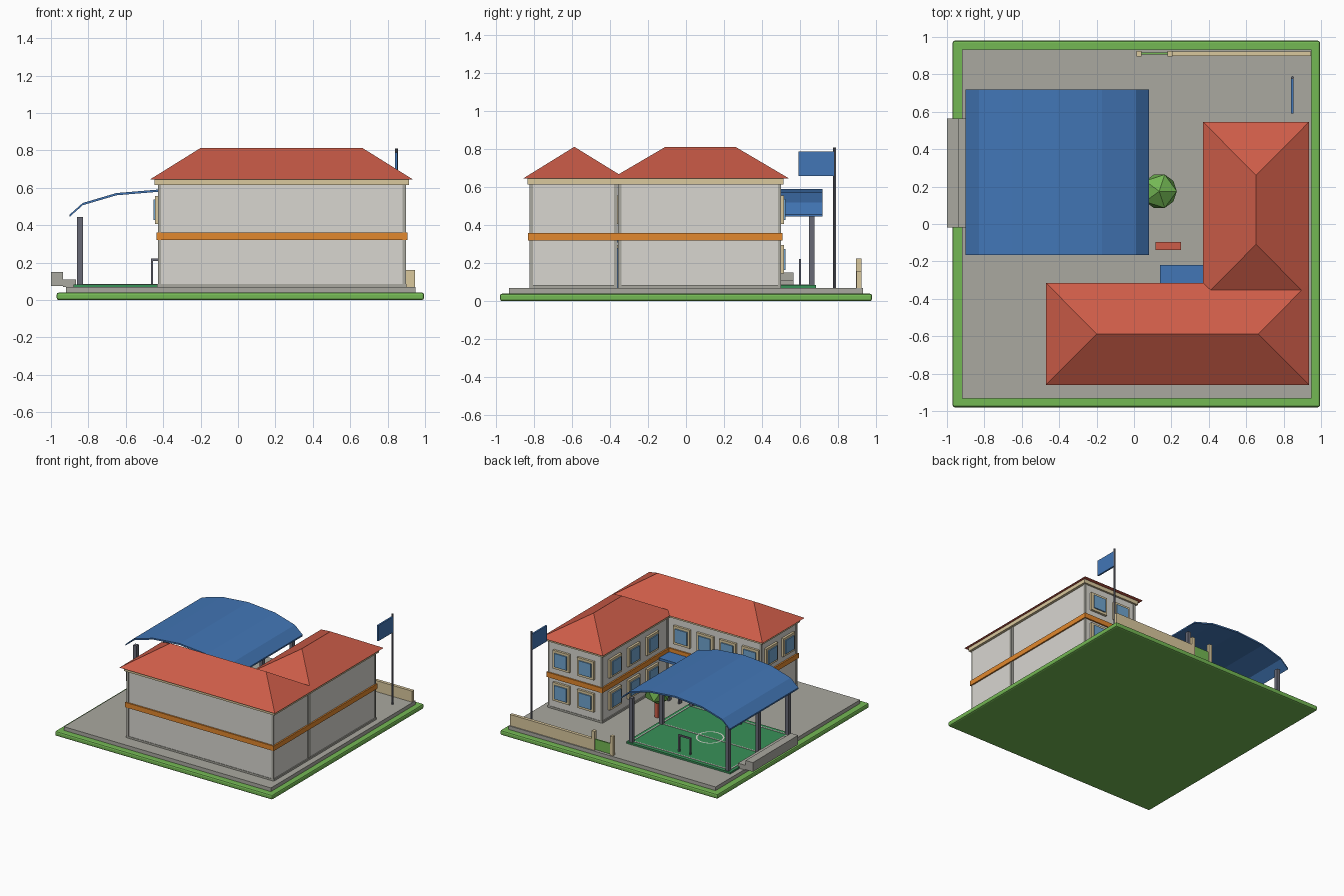
import bpy, bmesh, math
from mathutils import Vector

if "Cube" in bpy.data.objects:
    bpy.data.objects.remove(bpy.data.objects["Cube"])


def mat(name, rgb):
    lin = [(c / 255 / 12.92) if c < 11 else ((c / 255 + 0.055) / 1.055) ** 2.4 for c in rgb]
    m = bpy.data.materials.new(name)
    m.diffuse_color = (*lin, 1)
    m.use_nodes = True
    m.node_tree.nodes["Principled BSDF"].inputs["Base Color"].default_value = m.diffuse_color
    return m


GREEN = mat("grass green", (116, 184, 84))
PAVE = mat("paving grey", (170, 169, 160))
WALL = mat("wall light grey", (216, 214, 208))
ORANGE = mat("orange trim", (226, 136, 46))
RED = mat("roof red", (204, 92, 72))
BEIGE = mat("beige", (218, 200, 158))
BLUE = mat("canopy blue", (66, 118, 182))
GLASS = mat("window glass", (112, 164, 206))
STEEL = mat("dark steel", (104, 106, 118))
COURT = mat("court green", (56, 146, 88))


def mesh(name, verts, faces, m):
    me = bpy.data.meshes.new(name)
    me.from_pydata(verts, [], faces)
    bm = bmesh.new()
    bm.from_mesh(me)
    bmesh.ops.recalc_face_normals(bm, faces=bm.faces)
    bm.to_mesh(me)
    bm.free()
    me.materials.append(m)
    ob = bpy.data.objects.new(name, me)
    bpy.context.collection.objects.link(ob)
    return ob


def box(name, x, y, z, m, bevel=0):
    """Box from (min, max) ranges on each axis."""
    v = [(a, b, c) for a in x for b in y for c in z]
    f = [(0, 1, 3, 2), (4, 5, 7, 6), (0, 1, 5, 4), (2, 3, 7, 6), (0, 2, 6, 4), (1, 3, 7, 5)]
    ob = mesh(name, v, f, m)
    if bevel:
        mod = ob.modifiers.new("bevel", "BEVEL")
        mod.width, mod.segments = bevel, 2
    return ob


def hip_roof(name, x, y, z0, z1, ridge):
    """Hipped roof; ridge = two (x, y) end points."""
    (x0, x1), (y0, y1) = x, y
    v = [(x0, y0, z0), (x1, y0, z0), (x1, y1, z0), (x0, y1, z0)] + [(a, b, z1) for a, b in ridge]
    if ridge[0][1] == ridge[1][1]:
        f = [(0, 1, 5, 4), (2, 3, 4, 5), (1, 2, 5), (3, 0, 4)]
    else:
        f = [(0, 1, 4), (1, 2, 5, 4), (2, 3, 5), (3, 0, 4, 5)]
    return mesh(name, v, f + [(3, 2, 1, 0)], RED)


def grow(r, d):
    return (r[0] - d, r[1] + d)


# Ground
box("grass_base", (-0.97, 0.995), (-0.98, 0.98), (0, 0.04), GREEN, 0.012)
box("paving", (-0.92, 0.95), (-0.932, 0.932), (0.035, 0.07), PAVE)

# Two building wings with plinth, corner pilasters, band, eaves
FX, FY = (-0.425, 0.893), (-0.82, -0.365)
SX, SY = (0.412, 0.893), (-0.353, 0.497)
for tag, X, Y in (("front_wing", FX, FY), ("side_wing", SX, SY)):
    box(tag + "_walls", X, Y, (0.07, 0.62), WALL)
    box(tag + "_plinth", grow(X, 0.008), grow(Y, 0.004), (0.07, 0.085), PAVE)
    box(tag + "_band", grow(X, 0.012), grow(Y, 0.012), (0.32, 0.36), ORANGE)
    box(tag + "_eaves", grow(X, 0.021), grow(Y, 0.016), (0.615, 0.646), BEIGE)
    for i, px in enumerate(X):
        for j, py in enumerate(Y):
            sx, sy = (1, -1)[i], (1, -1)[j]
            xs = sorted((px - sx * 0.004, px + sx * 0.013))
            ys = sorted((py - sy * 0.004, py + sy * 0.013))
            box(f"{tag}_pilaster_{i}{j}", xs, ys, (0.07, 0.615), PAVE)
hip_roof("front_wing_roof", (-0.47, 0.935), (-0.86, -0.315), 0.645, 0.813,
         [(-0.2, -0.588), (0.665, -0.588)])
hip_roof("side_wing_roof", (0.37, 0.935), (-0.395, 0.545), 0.645, 0.813,
         [(0.653, -0.108), (0.653, 0.26)])


# Windows: beige frame with a glass plate in front
def window(name, axis, at, u, z, sign):
    for part, half, d0, d1, m in (("frame", 0.075, -0.005, 0.018, BEIGE),
                                  ("glass", 0.055, 0.018, 0.027, GLASS)):
        d = sorted((at + sign * d0, at + sign * d1))
        span = (u - half, u + half)
        xy = (d, span) if axis == "x" else (span, d)
        box(f"{name}_{part}", *xy, (z - half, z + half), m)


for floor, z in (("lower", 0.22), ("upper", 0.482)):
    for i, x in enumerate((0.77, 0.55)):
        window(f"north_window_{floor}_{i}", "y", SY[1], x, z, 1)
    for i, y in enumerate((0.34, 0.1, -0.14)):
        window(f"yard_window_{floor}_{i}", "x", SX[0], y, z, -1)
    for i, x in enumerate((0.285, 0.075, -0.13, -0.335)):
        if floor == "upper" or i > 0:
            window(f"court_window_{floor}_{i}", "y", FY[1], x, z, 1)
for i, y in enumerate((-0.48, -0.7)):
    window(f"west_window_{i}", "x", FX[0], y, 0.482, -1)

# Entrance: door, awning and red board over it
box("door", (0.2, 0.34), (-0.37, -0.352), (0.07, 0.28), BLUE)
box("awning", (0.14, 0.4), (-0.37, -0.22), (0.31, 0.33), BLUE)

# Sports court with lines
box("court", (-0.88, 0.06), (-0.135, 0.685), (0.07, 0.084), COURT)
LZ = (0.08, 0.087)
CX, CY = -0.41, 0.275
box("halfway_line", (-0.85, 0.03), (CY - 0.005, CY + 0.005), LZ, WALL)
for s in (-1, 1):
    ex, ey = CX + s * 0.44, CY + s * 0.375
    box("side_line", (ex - 0.005, ex + 0.005), (CY - 0.375, CY + 0.375), LZ, WALL)
    box("end_line", (CX - 0.44, CX + 0.44), (ey - 0.005, ey + 0.005), LZ, WALL)
n = 24
ring = [(CX + r * math.cos(2 * math.pi * k / n), CY + r * math.sin(2 * math.pi * k / n), 0.087)
        for r in (0.095, 0.106) for k in range(n)]
mesh("centre_circle", ring, [(k, n + k, n + (k + 1) % n, (k + 1) % n) for k in range(n)], WALL)

# Goals
for s in (-1, 1):
    gy = CY + s * 0.325
    for px in (CX - 0.05, CX + 0.05):
        box("goal_post", (px - 0.006, px + 0.006), (gy - 0.006, gy + 0.006), (0.08, 0.22), STEEL)
    box("goal_bar", (CX - 0.056, CX + 0.056), (gy - 0.006, gy + 0.006), (0.21, 0.222), STEEL)

# Arched canopy on six posts
half = [(-0.49, 0.445), (-0.42, 0.507), (-0.24, 0.56), (0, 0.58)]
arc = half + [(-x, z) for x, z in half[-2::-1]]
v = [(CX + x, y, z + t) for y in (-0.165, 0.72) for t in (0, 0.012) for x, z in arc]
k = len(arc)
f = []
for i in range(k - 1):
    for a, b in ((0, k), (k, 3 * k), (3 * k, 2 * k), (2 * k, 0)):
        f.append((a + i, a + i + 1, b + i + 1, b + i))
f += [(j, k + j, 3 * k + j, 2 * k + j) for j in (0, k - 1)]
mesh("court_canopy", v, f, BLUE)
for px in (CX - 0.435, CX + 0.435):
    for py in (-0.11, 0.275, 0.662):
        box("canopy_post", (px - 0.015, px + 0.015), (py - 0.015, py + 0.015), (0.07, 0.445), STEEL)

# Spectator steps
box("step_low", (-0.935, -0.865), (-0.02, 0.565), (0.07, 0.11), PAVE)
box("step_high", (-1.0, -0.935), (-0.02, 0.565), (0.075, 0.15), PAVE)

# Tree and bench
box("tree_trunk", (0.12, 0.15), (0.16, 0.19), (0.07, 0.24), RED)
bpy.ops.mesh.primitive_ico_sphere_add(subdivisions=1, radius=0.105, location=(0.135, 0.175, 0.28))
crown = bpy.context.object
crown.name = "tree_crown"
crown.data.materials.append(GREEN)
box("bench_seat", (0.115, 0.25), (-0.14, -0.095), (0.115, 0.13), RED)
for bx in (0.13, 0.225):
    box("bench_leg", (bx, bx + 0.012), (-0.135, -0.1), (0.07, 0.115), STEEL)

# Flag
bpy.ops.mesh.primitive_cylinder_add(vertices=8, radius=0.008, depth=0.74, location=(0.847, 0.783, 0.44))
pole = bpy.context.object
pole.name = "flag_pole"
pole.data.materials.append(STEEL)
box("flag", (0.84, 0.854), (0.592, 0.783), (0.66, 0.788), BLUE)

# Boundary wall and gate
box("boundary_wall", (0.2, 0.945), (0.897, 0.923), (0.07, 0.16), BEIGE)
for px in (0.027, 0.193):
    box("gate_pillar", (px - 0.014, px + 0.014), (0.896, 0.924), (0.07, 0.226), BEIGE)
box("gate", (0.04, 0.18), (0.905, 0.916), (0.075, 0.16), GREEN)
